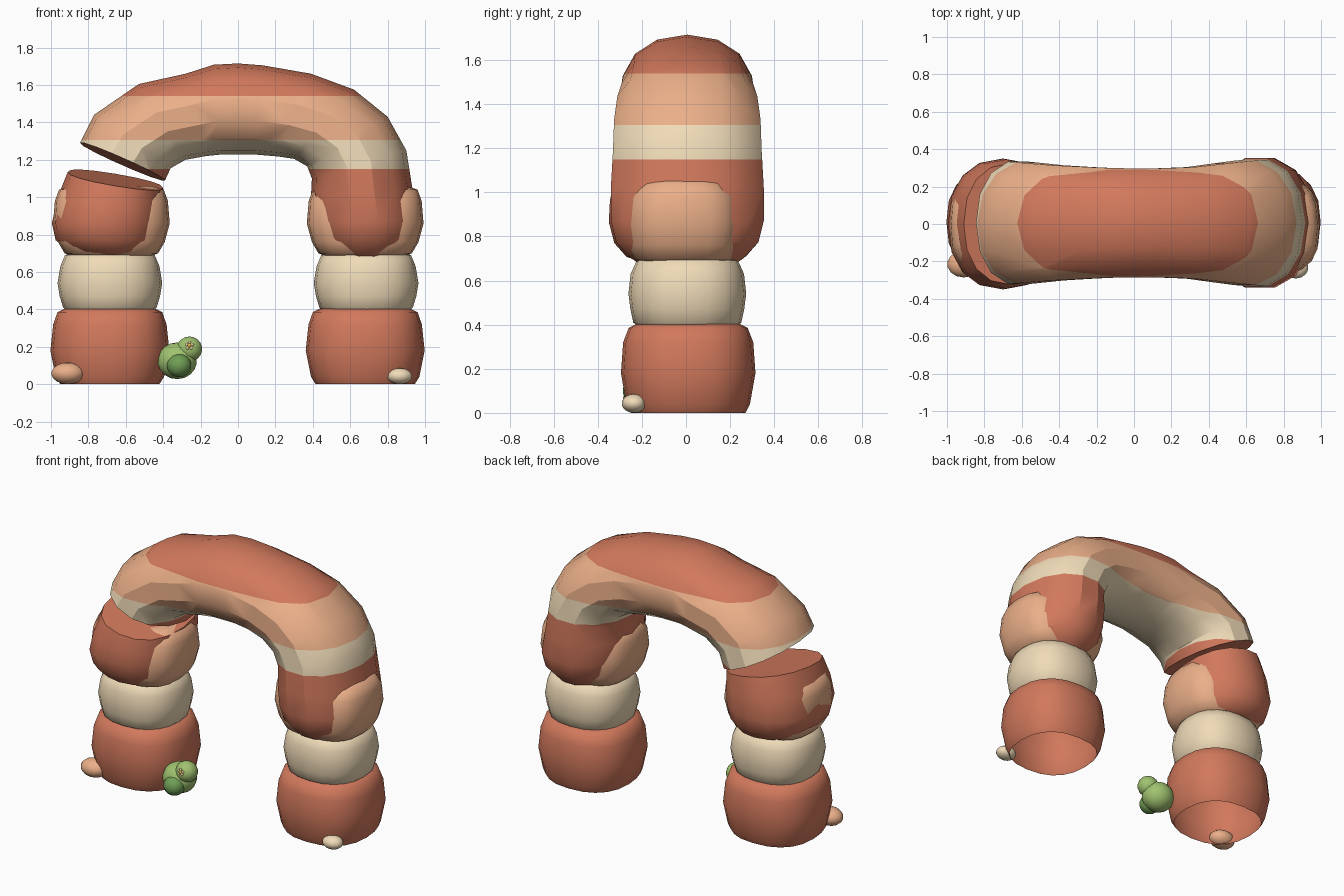
import bpy, bmesh, math
from mathutils import Vector

if "Cube" in bpy.data.objects:
    bpy.data.objects.remove(bpy.data.objects["Cube"])


def material(name, rgb):
    m = bpy.data.materials.new(name)
    m.diffuse_color = (*rgb, 1)
    m.use_nodes = True
    m.node_tree.nodes["Principled BSDF"].inputs["Base Color"].default_value = m.diffuse_color
    return m


RUST = material("rust_stone", (0.64, 0.19, 0.107))
PEACH = material("peach_stone", (0.83, 0.43, 0.25))
CREAM = material("cream_stone", (0.87, 0.71, 0.48))
GREEN = material("light_green", (0.35, 0.54, 0.16))
DARK = material("dark_green", (0.16, 0.34, 0.09))
YELLOW = material("flower_yellow", (0.85, 0.55, 0.10))
PINK = material("flower_petal", (0.90, 0.70, 0.35))


def finish(bm, name, mats, angle=30):
    bmesh.ops.recalc_face_normals(bm, faces=bm.faces)
    me = bpy.data.meshes.new(name)
    bm.to_mesh(me)
    bm.free()
    for m in mats:
        me.materials.append(m)
    ob = bpy.data.objects.new(name, me)
    bpy.context.collection.objects.link(ob)
    bpy.ops.object.select_all(action='DESELECT')
    ob.select_set(True)
    bpy.context.view_layer.objects.active = ob
    bpy.ops.object.shade_smooth_by_angle(angle=math.radians(angle))
    return ob


def loft(rings, n, power, yc=0.0, open_start=False):
    """Each ring: inner x, inner z, outer x, outer z, half depth, tilt along y."""
    bm = bmesh.new()
    loops = []
    for ix, iz, ox, oz, hy, tilt in rings:
        a, b = Vector((ix, 0, iz)), Vector((ox, 0, oz))
        mid, half = (a + b) / 2, (b - a) / 2
        loop = []
        for i in range(n):
            t = math.tau * i / n
            c, s = math.cos(t), math.sin(t)
            c = math.copysign(abs(c) ** power, c)
            s = math.copysign(abs(s) ** power, s)
            y = s * hy
            loop.append(bm.verts.new(mid + half * c + Vector((0, y + yc, tilt * y))))
        loops.append(loop)
    for p, q in zip(loops, loops[1:]):
        for i in range(n):
            j = (i + 1) % n
            bm.faces.new((p[i], p[j], q[j], q[i]))
    if not open_start:
        bm.faces.new(loops[0])
    bm.faces.new(loops[-1])
    return bm


def block(name, cx, profile, yc, mat, power=0.85, open_start=False):
    """Rounded stone layer; profile: z, half width, half depth."""
    rings = [(cx - hx, z, cx + hx, z, hy, 0) for z, hx, hy in profile]
    return finish(loft(rings, 20, power, yc, open_start), name, [mat], 60)


def ball(name, loc, scale, mat):
    bm = bmesh.new()
    bmesh.ops.create_uvsphere(bm, u_segments=14, v_segments=9, radius=1)
    for v in bm.verts:
        v.co = Vector(v.co[k] * scale[k] + loc[k] for k in range(3))
    return finish(bm, name, [mat], 50)


# Stacked stone layers of both legs (base stones are hollow underneath)
for side, cx in (("left", -0.69), ("right", 0.68)):
    x = -0.685 if side == "left" else 0.68
    block(side + "_base_stone", x,
          [(0.0, 0.265, 0.26), (0.04, 0.29, 0.28), (0.18, 0.318, 0.305),
           (0.32, 0.303, 0.295), (0.385, 0.28, 0.27), (0.405, 0.24, 0.23)],
          0.01, RUST, 0.83, True)
    block(side + "_cream_stone", cx + 0.005,
          [(0.38, 0.22, 0.21), (0.41, 0.25, 0.245), (0.47, 0.268, 0.258), (0.54, 0.28, 0.267),
           (0.63, 0.265, 0.257), (0.69, 0.24, 0.23), (0.71, 0.18, 0.18)], 0.006, CREAM)
    block(side + "_peach_stone", x + (0.008 if side == "left" else 0),
          [(0.68, 0.20, 0.18), (0.70, 0.25, 0.23), (0.76, 0.285, 0.255),
           (0.86, 0.312, 0.27), (0.98, 0.302, 0.255), (1.04, 0.28, 0.21),
           (1.06, 0.22, 0.15)], -0.01, PEACH, 0.68)

# Broken stump on the left leg
stump = [(-0.54, 0.68, -0.82, 0.69, 0.20, 0), (-0.47, 0.705, -0.91, 0.71, 0.27, 0),
         (-0.425, 0.77, -0.975, 0.77, 0.325, 0), (-0.405, 0.87, -0.995, 0.86, 0.35, 0),
         (-0.40, 0.96, -0.965, 1.0, 0.345, 0.05), (-0.40, 1.05, -0.91, 1.135, 0.325, 0.10)]
finish(loft(stump, 16, 0.88), "broken_stump", [RUST], 40)

# Arch: right shoulder, span, broken left end
arch = [(0.60, 0.65, 0.79, 0.65, 0.18, 0), (0.50, 0.70, 0.87, 0.70, 0.26, 0),
        (0.43, 0.78, 0.94, 0.77, 0.33, 0), (0.40, 0.87, 0.965, 0.87, 0.355, 0),
        (0.39, 1.00, 0.935, 1.03, 0.355, 0), (0.395, 1.10, 0.90, 1.25, 0.345, 0),
        (0.37, 1.165, 0.80, 1.43, 0.34, 0), (0.30, 1.205, 0.62, 1.575, 0.325, 0),
        (0.21, 1.218, 0.39, 1.66, 0.305, 0), (0.09, 1.228, 0.13, 1.705, 0.298, 0),
        (0.0, 1.228, 0.0, 1.715, 0.298, 0), (-0.09, 1.228, -0.13, 1.708, 0.30, 0),
        (-0.17, 1.22, -0.28, 1.66, 0.305, 0), (-0.28, 1.20, -0.53, 1.605, 0.315, 0),
        (-0.36, 1.155, -0.77, 1.44, 0.33, 0), (-0.39, 1.09, -0.845, 1.29, 0.335, -0.06)]
bm = loft(arch, 14, 0.93, 0.006)
bm.faces.ensure_lookup_table()
bm.faces[-1].material_index = 3
LEVELS = (1.15, 1.305, 1.54)
for z in LEVELS:
    bmesh.ops.bisect_plane(bm, geom=bm.verts[:] + bm.edges[:] + bm.faces[:],
                           plane_co=(0, 0, z), plane_no=(0, 0, 1))
for f in bm.faces:
    if f.material_index != 3:
        f.material_index = sum(f.calc_center_median().z > z for z in LEVELS)
finish(bm, "arch_span", [RUST, CREAM, PEACH, RUST])

# Pebbles at the feet
ball("left_pebble", (-0.91, -0.215, 0.058), (0.09, 0.072, 0.058), PEACH)
ball("right_pebble", (0.865, -0.235, 0.043), (0.068, 0.057, 0.043), CREAM)

# Cactus and its flower
ball("cactus_body", (-0.325, -0.15, 0.125), (0.108, 0.10, 0.098), GREEN)
ball("cactus_upper_pad", (-0.26, -0.17, 0.188), (0.07, 0.067, 0.067), GREEN)
ball("cactus_front_pad", (-0.315, -0.222, 0.10), (0.067, 0.065, 0.063), DARK)
ball("flower_centre", (-0.26, -0.237, 0.207), (0.01, 0.008, 0.01), YELLOW)
for i in range(5):
    t = math.tau * i / 5 + math.pi / 2
    ball("flower_petal", (-0.26 + 0.016 * math.cos(t), -0.233, 0.207 + 0.016 * math.sin(t)),
         (0.009, 0.006, 0.009), PINK)
